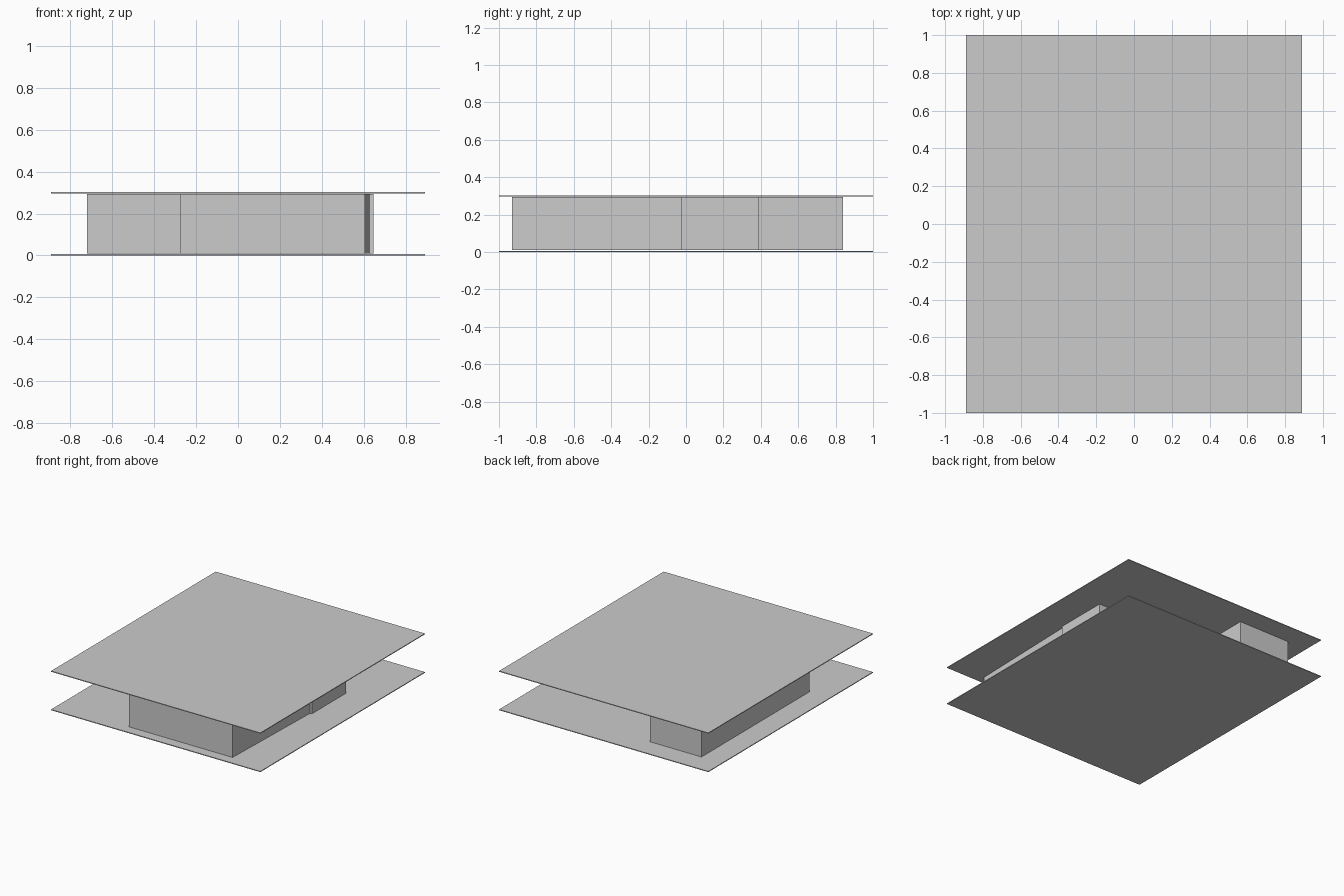
import bpy
import bmesh

if "Cube" in bpy.data.objects:
    bpy.data.objects.remove(bpy.data.objects["Cube"])


def prism(name, outline, z0, z1):
    """Solid made by extruding a counter-clockwise outline from z0 to z1."""
    bm = bmesh.new()
    base = bm.faces.new([bm.verts.new((x, y, z0)) for x, y in outline])
    ext = bmesh.ops.extrude_face_region(bm, geom=[base], use_keep_orig=True)
    for v in ext["geom"]:
        if isinstance(v, bmesh.types.BMVert):
            v.co.z = z1
    bmesh.ops.recalc_face_normals(bm, faces=bm.faces)
    mesh = bpy.data.meshes.new(name)
    bm.to_mesh(mesh)
    bm.free()
    obj = bpy.data.objects.new(name, mesh)
    bpy.context.collection.objects.link(obj)
    return obj


# Thin floor and roof plates
plate = [(-0.89, -1), (0.89, -1), (0.89, 1), (-0.89, 1)]
prism("floor_plate", plate, 0.0, 0.006)
prism("roof_plate", plate, 0.296, 0.302)

# Stepped wall block between the plates
walls = [(-0.275, -0.93), (0.605, -0.93), (0.63, -0.025), (0.645, -0.025),
         (0.645, 0.39), (-0.28, 0.39), (-0.28, 0.84), (-0.72, 0.84),
         (-0.72, -0.47), (-0.275, -0.47)]
prism("wall_block", walls, 0.01, 0.294)
